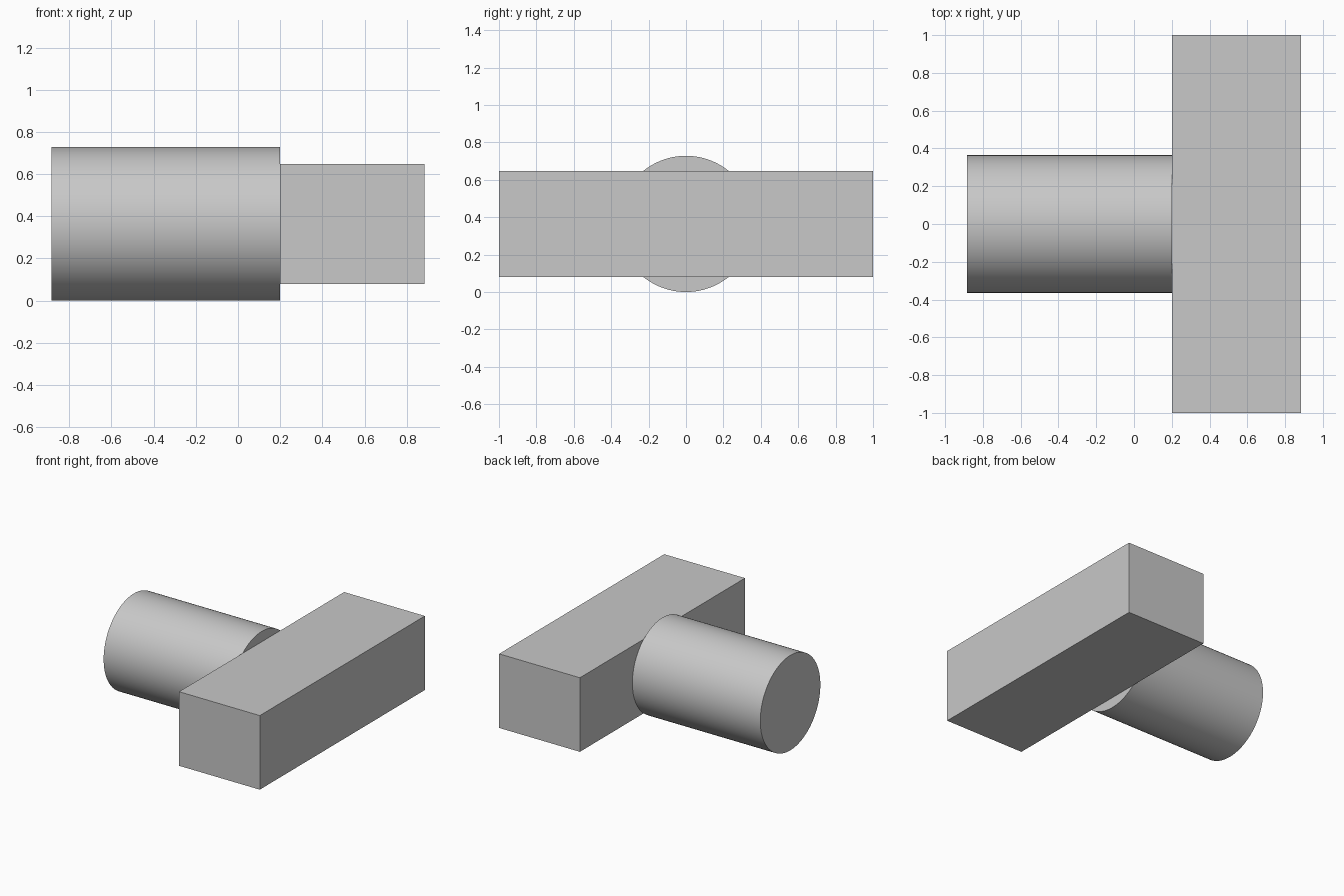
import bpy
from math import pi

cube = bpy.data.objects.get("Cube")
if cube:
    bpy.data.objects.remove(cube, do_unlink=True)

RADIUS = 0.364
END = 0.885      # half length along x
JOINT = 0.2      # where the shaft meets the block

grey = bpy.data.materials.new("plain grey")
grey.use_nodes = True
colour = (0.58, 0.58, 0.58, 1)
grey.diffuse_color = colour
grey.node_tree.nodes["Principled BSDF"].inputs["Base Color"].default_value = colour


def finish(name):
    """Name the active part, bake its transform and colour it."""
    part = bpy.context.object
    part.name = name
    bpy.ops.object.transform_apply(location=False, rotation=True, scale=True)
    part.data.materials.append(grey)
    return part


# Round shaft lying along x
bpy.ops.mesh.primitive_cylinder_add(
    vertices=96, radius=RADIUS, depth=END + JOINT,
    location=((JOINT - END) / 2, 0, RADIUS), rotation=(0, pi / 2, 0))
finish("round_shaft")
bpy.ops.object.shade_smooth_by_angle(angle=pi / 6)

# Long crosswise block on the shaft's end
bpy.ops.mesh.primitive_cube_add(size=1, location=((JOINT + END) / 2, 0, RADIUS))
bpy.context.object.scale = (END - JOINT, 2, 0.568)
finish("cross_block")
